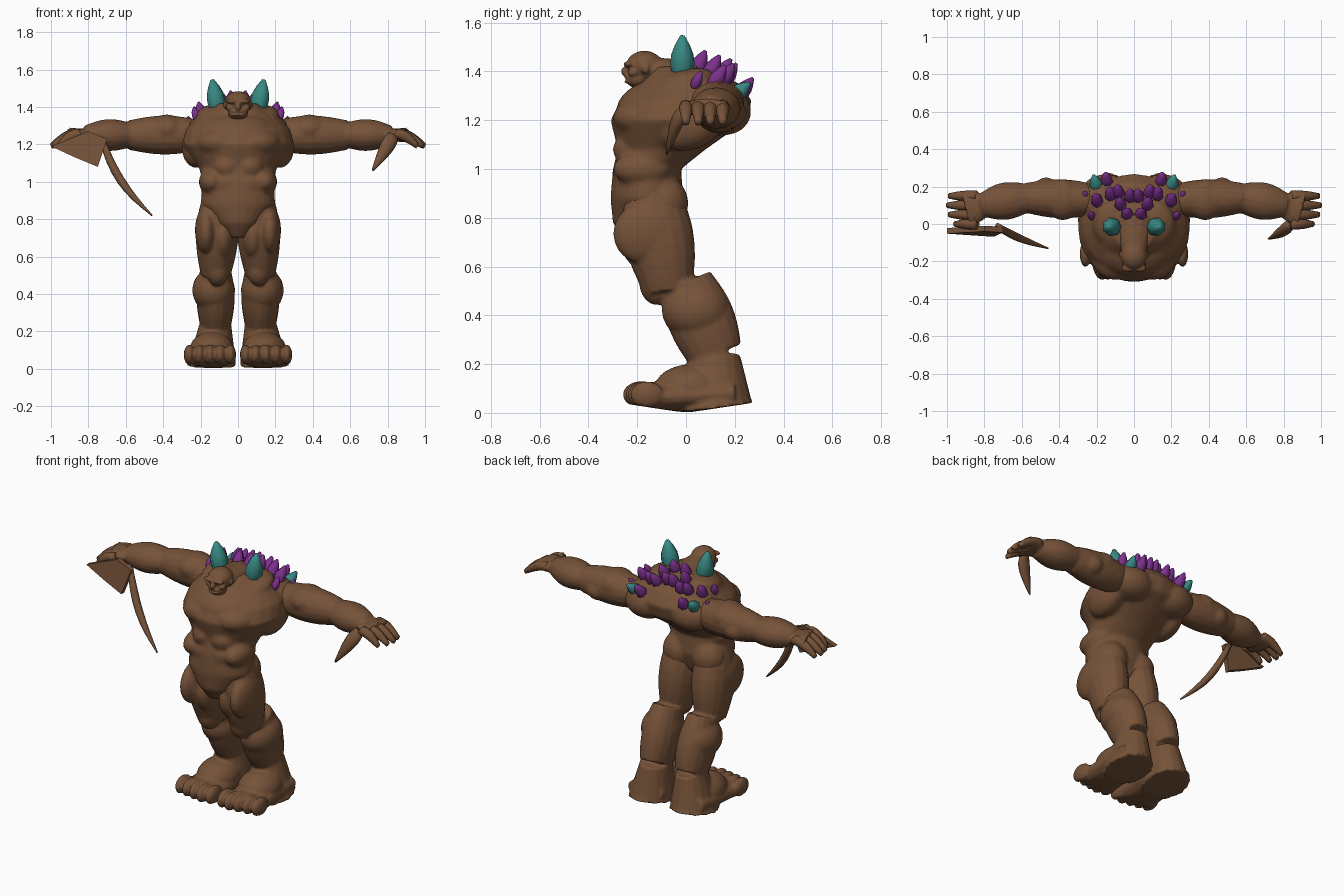
import bpy, bmesh, math
from mathutils import Vector, Matrix

cube = bpy.data.objects.get("Cube")
if cube:
    bpy.data.objects.remove(cube, do_unlink=True)


def material(name, red, green, blue):
    mat = bpy.data.materials.new(name)
    mat.use_nodes = True
    mat.diffuse_color = (red, green, blue, 1)
    shader = mat.node_tree.nodes["Principled BSDF"]
    shader.inputs["Base Color"].default_value = mat.diffuse_color
    return mat


hide = material("brown_hide", .18, .085, .04)
teal = material("teal_crystal", .04, .25, .23)
purple = material("purple_crystal", .2, .03, .26)


def loft(bm, rows, axis, sides):
    """Skin elliptical rings (centre, half width, half depth) facing along the axis."""
    up = Vector((0, 0, 1)) if abs(axis.z) < .7 else Vector((0, 1, 0))
    across = axis.cross(up).normalized()
    deep = across.cross(axis)
    rings = []
    for centre, width, depth in rows:
        angles = [math.tau * k / sides for k in range(sides)]
        rings.append([bm.verts.new(centre + across * width * math.cos(a) + deep * depth * math.sin(a))
                      for a in angles])
    for lower, upper in zip(rings, rings[1:]):
        for k in range(sides):
            n = (k + 1) % sides
            bm.faces.new((lower[k], lower[n], upper[n], upper[k]))
    bm.faces.new(rings[0])
    bm.faces.new(rings[-1])


def limb(bm, start, end, start_radius, end_radius, bulge=0, flat=1, bend=(0, 0, 0), steps=8, sides=16):
    """Tapered tube that swells and bends most at its middle."""
    start, end, bend = Vector(start), Vector(end), Vector(bend)
    rows = []
    for i in range(steps + 1):
        t = i / steps
        swell = math.sin(math.pi * t)
        radius = start_radius + (end_radius - start_radius) * t + bulge * swell
        rows.append((start.lerp(end, t) + bend * swell, radius, radius * flat))
    loft(bm, rows, (end - start).normalized(), sides)


def blob(bm, centre, radii, tilt=0):
    """Ellipsoid muscle, tilted about the x axis."""
    place = Matrix.Translation(centre) @ Matrix.Rotation(tilt, 4, 'X') @ Matrix.Diagonal((*radii, 1))
    bmesh.ops.create_icosphere(bm, subdivisions=3, radius=1, matrix=place)


def finish(bm, name, mat, voxel=0, flip=1, smooth=False):
    """Turn the shells into an object, fusing them into one hide if a voxel size is given."""
    for vert in bm.verts:
        vert.co.x *= flip
    bmesh.ops.recalc_face_normals(bm, faces=bm.faces)
    mesh = bpy.data.meshes.new(name)
    bm.to_mesh(mesh)
    bm.free()
    mesh.materials.append(mat)
    if smooth:
        mesh.shade_smooth()
    ob = bpy.data.objects.new(name, mesh)
    bpy.context.collection.objects.link(ob)
    if voxel:
        fuse = ob.modifiers.new("Fuse", 'REMESH')
        fuse.mode = 'VOXEL'
        fuse.voxel_size = voxel
        fuse.use_smooth_shade = True
        soften = ob.modifiers.new("Soften", 'SMOOTH')
        soften.factor = .5
        soften.iterations = 3


# Torso: pelvis, waist, barrel chest and sloping shoulders
bm = bmesh.new()
profile = [(.7, -.18, .05, .07), (.78, -.17, .13, .13), (.88, -.16, .2, .15), (1, -.16, .19, .14),
           (1.08, -.1, .21, .18), (1.2, -.03, .3, .28), (1.28, 0, .28, .27), (1.35, .02, .22, .2),
           (1.42, -.04, .1, .1)]
loft(bm, [(Vector((0, y, z)), width, depth) for z, y, width, depth in profile], Vector((0, 0, 1)), 24)
blob(bm, (0, -.13, 1.27), (.2, .16, .1), .3)
for s in (1, -1):
    chest = (.1 * s, -.17, 1.21)
    shoulder_blade = (.15 * s, .13, 1.25)
    flank = (.22 * s, .02, 1.18)
    neck_slope = (.12 * s, 0, 1.36)
    buttock = (.1 * s, -.09, .86)
    oblique = (.14 * s, -.18, 1)
    blob(bm, chest, (.13, .13, .08))
    blob(bm, shoulder_blade, (.15, .14, .11), -.3)
    blob(bm, flank, (.08, .14, .1), .4)
    blob(bm, neck_slope, (.1, .12, .05), .2)
    blob(bm, buttock, (.1, .1, .11))
    blob(bm, oblique, (.07, .12, .07))
    for row in range(3):
        belly = (.06 * s, -.22, .9 + row * .09)
        blob(bm, belly, (.08, .08, .07))
finish(bm, "torso", hide, voxel=.012)

# Head with heavy brow, jaw and thick neck
bm = bmesh.new()
skull, jaw, nose = (0, -.17, 1.425), (0, -.2, 1.37), (0, -.25, 1.4)
blob(bm, skull, (.07, .075, .06))
blob(bm, jaw, (.055, .045, .04))
blob(bm, nose, (.015, .017, .02))
for lip_height in (1.377, 1.358):
    blob(bm, (0, -.236, lip_height), (.035, .017, .008))
limb(bm, (0, -.15, 1.41), (0, .02, 1.35), .065, .12, flat=.8)
for s in (1, -1):
    brow, cheek, ear = (.03 * s, -.235, 1.43), (.045 * s, -.215, 1.395), (.07 * s, -.165, 1.41)
    blob(bm, brow, (.037, .022, .012))
    blob(bm, cheek, (.02, .024, .016))
    blob(bm, ear, (.01, .016, .02))
finish(bm, "head", hide, voxel=.006)

# Joints of the left limbs; the right ones are flipped copies
shoulder, elbow, wrist, palm = (.2, .13, 1.25), (.58, .14, 1.25), (.82, .1, 1.25), (.9, .08, 1.25)
hip, knee, ankle, heel = (.1, -.16, .98), (.12, -.07, .5), (.12, .12, .24), (.14, .12, 0)

for flip, side in ((1, "left_"), (-1, "right_")):
    # Arm with shoulder, upper arm, forearm and palm
    bm = bmesh.new()
    deltoid, triceps = (.38, .13, 1.28), (.47, .15, 1.23)
    limb(bm, shoulder, elbow, .08, .08, bulge=.025)
    limb(bm, elbow, wrist, .08, .06, bulge=.03, flat=.85)
    limb(bm, wrist, palm, .08, .1, flat=.4)
    blob(bm, deltoid, (.1, .11, .08))
    blob(bm, triceps, (.08, .1, .07))
    finish(bm, side + "arm", hide, voxel=.01, flip=flip)

    # Four blunt fingers
    bm = bmesh.new()
    for i in range(4):
        y = .15 - i * .05
        reach = 1 - .01 * (i - 1) ** 2
        limb(bm, (.84, y, 1.26), (reach, y, 1.19), .028, .014, bulge=.006, bend=(0, 0, .015), sides=8)
    finish(bm, side + "fingers", hide, flip=flip, smooth=True)

    # Bent leg: thigh, kneecap, calf and heel
    bm = bmesh.new()
    kneecap, outer_thigh, inner_thigh, calf = (.11, -.13, .52), (.17, -.16, .74), (.08, -.17, .7), (.13, .04, .42)
    limb(bm, hip, knee, .07, .08, bulge=.04, flat=1.25)
    limb(bm, (.12, 0, .54), ankle, .08, .085, bulge=.02, flat=1.35)
    limb(bm, ankle, heel, .085, .135, flat=1.2)
    blob(bm, kneecap, (.06, .06, .08), .3)
    blob(bm, outer_thigh, (.06, .14, .13), .3)
    blob(bm, inner_thigh, (.06, .1, .12), .3)
    blob(bm, calf, (.115, .14, .12))
    # Foot and toes, rounded off underneath
    instep, ball = (.14, .02, .1), (.145, -.17, .06)
    limb(bm, (.14, .2, .08), ball, .12, .13, flat=.5)
    blob(bm, instep, (.12, .15, .1))
    for i in range(5):
        x = .04 + i * .055
        blob(bm, (x, -.19 + abs(i - 1) * .01, .075), (.03, .07, .055))
    for vert in bm.verts:
        vert.co.z = max(vert.co.z, abs(vert.co.y) * .15)
    finish(bm, side + "leg", hide, voxel=.009, flip=flip)

# Hooked thumb claw of the left hand
bm = bmesh.new()
limb(bm, (.83, 0, 1.25), (.72, -.08, 1.06), .03, .006, bulge=.02, flat=.7, bend=(.02, 0, .03), sides=10)
finish(bm, "left_thumb_claw", hide, smooth=True)

# Fan-shaped blade of the right hand
bm = bmesh.new()
outline = [(-1, 1.19), (-.8, 1.27), (-.7, 1.23), (-.75, 1.08), (-.87, 1.13)]
blade = bm.faces.new([bm.verts.new((x, (z - 1.2) * .15 - .05, z)) for x, z in outline])
grown = bmesh.ops.extrude_face_region(bm, geom=[blade], use_keep_orig=True)
bmesh.ops.translate(bm, vec=(0, .03, 0), verts=[v for v in grown["geom"] if isinstance(v, bmesh.types.BMVert)])
finish(bm, "right_hand_blade", hide)

# Long curved spike hanging from the right hand
bm = bmesh.new()
limb(bm, (-.73, -.01, 1.23), (-.46, -.13, .82), .016, .004, bulge=.012, bend=(-.03, 0, -.02), sides=8)
finish(bm, "right_hand_spike", hide, smooth=True)


def crystal_pair(name, mat, base, lean, length, radius):
    for flip, side in ((1, "left_"), (-1, "right_")):
        bm = bmesh.new()
        tip = Vector(base) + Vector(lean).normalized() * length
        limb(bm, base, tip, radius * .7, radius * .2, bulge=radius * .6, steps=5, sides=7)
        finish(bm, side + name, mat, flip=flip, smooth=True)


# Teal horns and a smaller teal pair low on the back
crystal_pair("horn_crystal", teal, (.105, -.015, 1.36), (.18, 0, 1), .19, .048)
crystal_pair("rear_teal_crystal", teal, (.19, .17, 1.28), (.15, .5, .4), .12, .034)

# Purple crystals follow the slope of the back and lean away from it
spots = [(.035, .03), (.02, .12), (.07, .08), (.08, .14), (.12, .13), (.19, .1), (.25, .13), (.14, .2), (.22, .03)]
for number, (x, y) in enumerate(spots, 1):
    height = 1.38 - 2 * y * y - x * x
    length = .08 if x > .2 else .12
    lean = (x, 2 * y + .4, 1)
    crystal_pair(f"purple_crystal_{number}", purple, (x, y, height), lean, length, length * .26)
